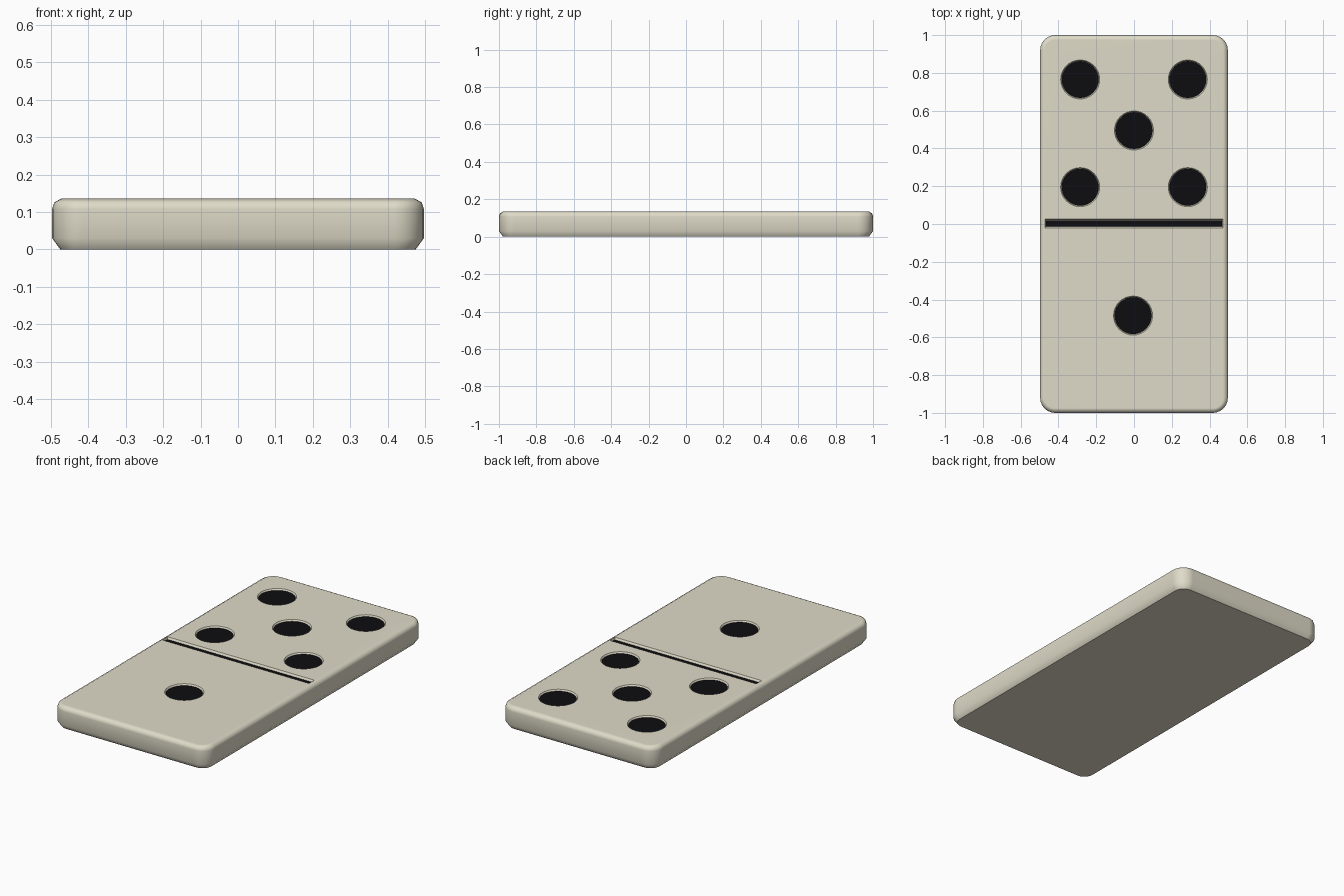
import bpy, bmesh
from math import pi, cos, sin, radians

if "Cube" in bpy.data.objects:
    bpy.data.objects.remove(bpy.data.objects["Cube"])

TOP = 0.136
PIPS = [(-0.285, 0.765), (0.285, 0.765), (0, 0.495),
        (-0.285, 0.195), (0.285, 0.195), (-0.005, -0.485)]


def material(name, color):
    m = bpy.data.materials.new(name)
    m.diffuse_color = color
    m.use_nodes = True
    m.node_tree.nodes["Principled BSDF"].inputs["Base Color"].default_value = m.diffuse_color
    return m


def rounded_rect(hx, hy, r, cy=0.0, steps=6):
    pts = []
    for i, (sx, sy) in enumerate([(1, 1), (-1, 1), (-1, -1), (1, -1)]):
        for k in range(steps + 1 if r else 1):
            a = (i + k / steps) * pi / 2
            pts.append((sx * (hx - r) + r * cos(a), cy + sy * (hy - r) + r * sin(a)))
    return pts


def circle(x, y, r, n=32):
    return [(x + r * cos(2 * pi * i / n), y + r * sin(2 * pi * i / n)) for i in range(n)]


def loft(name, rings, mat):
    """Closed solid through a stack of (outline, z) rings."""
    bm = bmesh.new()
    loops = [[bm.verts.new((x, y, z)) for x, y in pts] for pts, z in rings]
    bm.faces.new(loops[0][::-1])
    bm.faces.new(loops[-1])
    for a, b in zip(loops, loops[1:]):
        for i in range(len(a)):
            j = (i + 1) % len(a)
            bm.faces.new((a[i], a[j], b[j], b[i]))
    me = bpy.data.meshes.new(name)
    bm.to_mesh(me)
    bm.free()
    ob = bpy.data.objects.new(name, me)
    bpy.context.collection.objects.link(ob)
    me.materials.append(mat)
    return ob


ivory = material("ivory", (0.74, 0.71, 0.58, 1))
black = material("black", (0.004, 0.004, 0.005, 1))

# Tile body: rounded rectangle with softened top and bottom edges
profile = [(0.022, 0), (0, 0.03), (0, 0.108), (0.006, 0.126), (0.025, TOP)]
body = loft("tile_body", [(rounded_rect(0.497 - d, 1 - d, 0.08 - d), z)
                          for d, z in profile], ivory)


# Recesses with sloped walls, each with a black floor
def recess(name, outline, depth):
    wall = depth * 0.6
    cutter = loft("cutter", [(outline(0), TOP - depth),
                             (outline(2 * wall), TOP + depth)], ivory)
    mod = body.modifiers.new("recess", "BOOLEAN")
    mod.object = cutter
    mod.solver = "EXACT"
    bpy.context.view_layer.objects.active = body
    bpy.ops.object.modifier_apply(modifier=mod.name)
    bpy.data.objects.remove(cutter)
    loft(name, [(outline(-0.0005), TOP - depth - 0.003),
                (outline(-0.0005), TOP - depth + 0.001)], black)


for x, y in PIPS:
    recess("pip", lambda d: circle(x, y, 0.098 + d), 0.009)
recess("centre_groove", lambda d: rounded_rect(0.467 + d * 0.5, 0.017 + d, 0, 0.003), 0.012)

# Smooth edges, keeping the flat faces flat
bpy.ops.object.select_all(action="DESELECT")
body.select_set(True)
bpy.context.view_layer.objects.active = body
bpy.ops.object.shade_smooth_by_angle(angle=radians(45))
wn = body.modifiers.new("flat_faces", "WEIGHTED_NORMAL")
wn.keep_sharp = True
